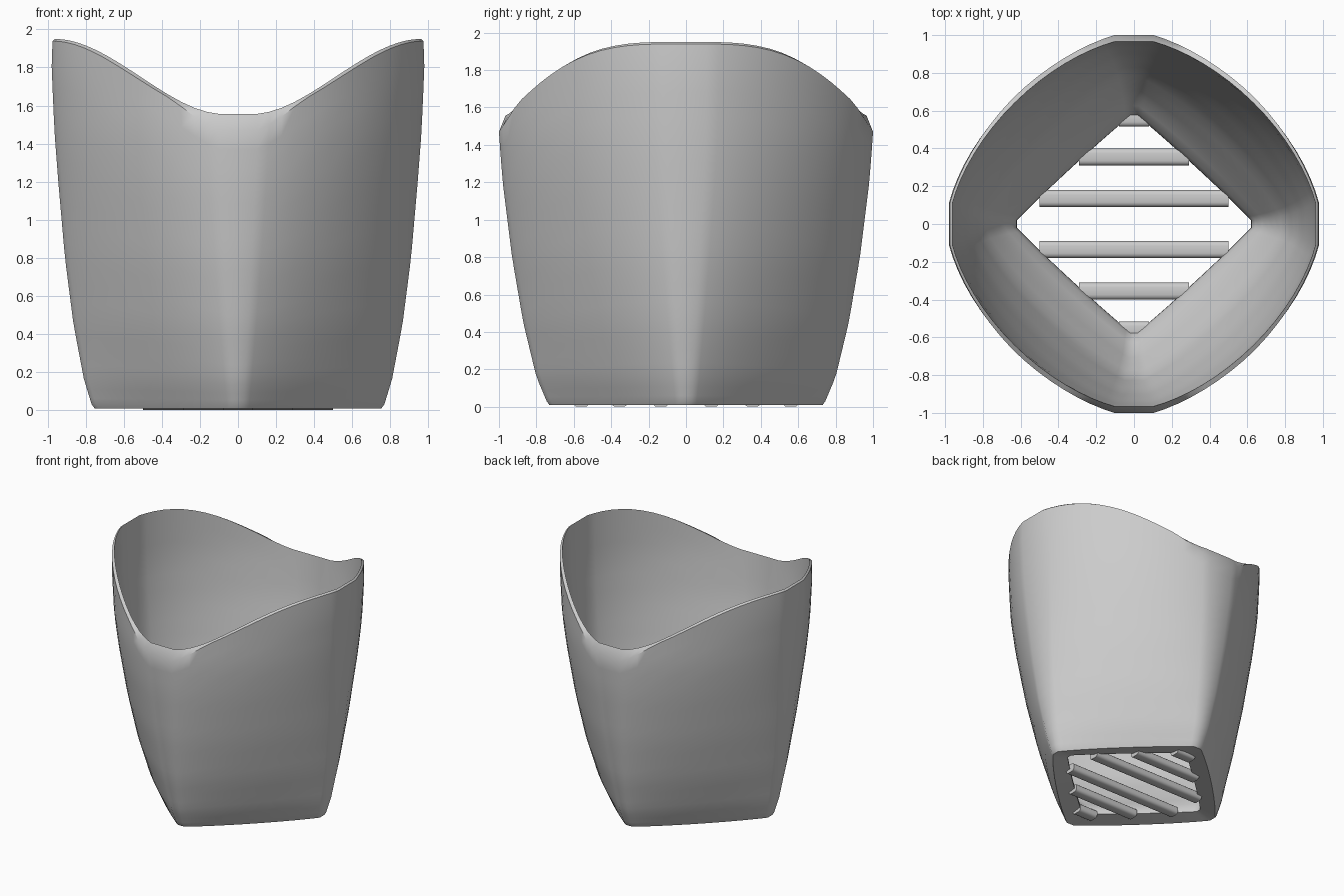
import bpy, bmesh
from math import sin, cos, pi, radians

if "Cube" in bpy.data.objects:
    bpy.data.objects.remove(bpy.data.objects["Cube"])

grey = bpy.data.materials.new("warm_grey")
grey.use_nodes = True
colour = (0.6, 0.6, 0.6, 1)
grey.diffuse_color = colour
grey.node_tree.nodes["Principled BSDF"].inputs["Base Color"].default_value = colour

STEPS, ROWS, BLUNT = 16, 20, 0.17


def lookup(table, z, column):
    """Linear interpolation in rows of (z, x reach, y reach, roundness)."""
    if z <= table[0][0]:
        return table[0][column]
    for a, b in zip(table, table[1:]):
        if z <= b[0]:
            t = (z - a[0]) / (b[0] - a[0])
            return a[column] + t * (b[column] - a[column])
    return table[-1][column]


def unit_section(power):
    """Superellipse of reach 1 with blunt tips; a low power is nearly a diamond."""
    points, e = [], 2 / power
    reach = cos(BLUNT) ** e
    for q in range(4):
        for i in range(STEPS + 1):
            a = BLUNT + (pi / 2 - 2 * BLUNT) * i / STEPS
            x, y = cos(a) ** e / reach, sin(a) ** e / reach
            for turn in range(q):
                x, y = -y, x
            points.append((x, y))
    return points


# Wall profiles: z, x reach, y reach, roundness
OUTER = [(0.03, 0.77, 0.745, 1.09), (0.16, 0.81, 0.80, 1.15), (0.45, 0.865, 0.87, 1.27),
         (0.8, 0.91, 0.93, 1.39), (1.2, 0.945, 0.98, 1.51), (1.46, 0.965, 1.0, 1.57),
         (1.8, 0.98, 1.0, 1.6), (1.95, 0.975, 1.0, 1.6)]
INNER = [(0.03, 0.62, 0.57, 1.04), (0.08, 0.625, 0.575, 1.04), (0.2, 0.70, 0.68, 1.1),
         (0.45, 0.805, 0.81, 1.24), (0.8, 0.875, 0.89, 1.38), (1.2, 0.92, 0.945, 1.51),
         (1.55, 0.95, 0.965, 1.59), (1.95, 0.962, 0.975, 1.6)]
RIM = unit_section(1.6)


def rim_height(i, drop):
    """The rim is high at the sides and dips at the front and back."""
    x = abs(RIM[i][0])
    s = max(0, (x - 0.08) / 0.92)
    s = s * s * (3 - 2 * s)
    return 1.555 + 0.395 * s - drop * (0.1 + max(0, 1 - x / 0.35))


def wall_rows(bm, table, base, drop):
    rows = []
    for k in range(ROWS + 1):
        row = []
        for i in range(len(RIM)):
            z = base + (rim_height(i, drop) - base) * (k / ROWS) ** 1.4
            x, y = unit_section(lookup(table, z, 3))[i]
            row.append(bm.verts.new((x * lookup(table, z, 1), y * lookup(table, z, 2), z)))
        rows.append(row)
    return rows


def finish(bm, name, angle):
    bmesh.ops.recalc_face_normals(bm, faces=bm.faces)
    mesh = bpy.data.meshes.new(name)
    bm.to_mesh(mesh)
    bm.free()
    mesh.materials.append(grey)
    obj = bpy.data.objects.new(name, mesh)
    bpy.context.collection.objects.link(obj)
    bpy.ops.object.select_all(action="DESELECT")
    obj.select_set(True)
    bpy.context.view_layer.objects.active = obj
    bpy.ops.object.shade_smooth_by_angle(angle=radians(angle))


# Basket wall: outer skin up, over the rim, inner skin down, closed underneath
bm = bmesh.new()
outer = wall_rows(bm, OUTER, 0.03, 0.11)
inner = wall_rows(bm, INNER, 0.03, 0)
foot = [bm.verts.new((v.co.x * 0.98, v.co.y * 0.98, 0.008)) for v in outer[0]]
loops = [foot] + outer + inner[::-1]
count = len(RIM)
for a, b in zip(loops, loops[1:] + loops[:1]):
    for i in range(count):
        j = (i + 1) % count
        bm.faces.new((a[i], a[j], b[j], b[i]))
finish(bm, "basket_wall", 45)

# Floor slats running from side to side, their ends buried in the wall
for number, (y, half) in enumerate([(0.135, 0.5), (0.355, 0.29), (0.56, 0.08)], 1):
    for side, sign in (("front", -1), ("back", 1)):
        bm = bmesh.new()
        bmesh.ops.create_cube(bm, size=1)
        for v in bm.verts:
            v.co.x *= 2 * half
            v.co.y = v.co.y * 0.09 + sign * y
            v.co.z = v.co.z * 0.064 + 0.032
        long_edges = [e for e in bm.edges if abs(e.verts[0].co.x - e.verts[1].co.x) > 0.1]
        bmesh.ops.bevel(bm, geom=long_edges, offset=0.025, segments=3, profile=0.5, affect="EDGES")
        finish(bm, f"{side}_floor_slat_{number}", 40)
